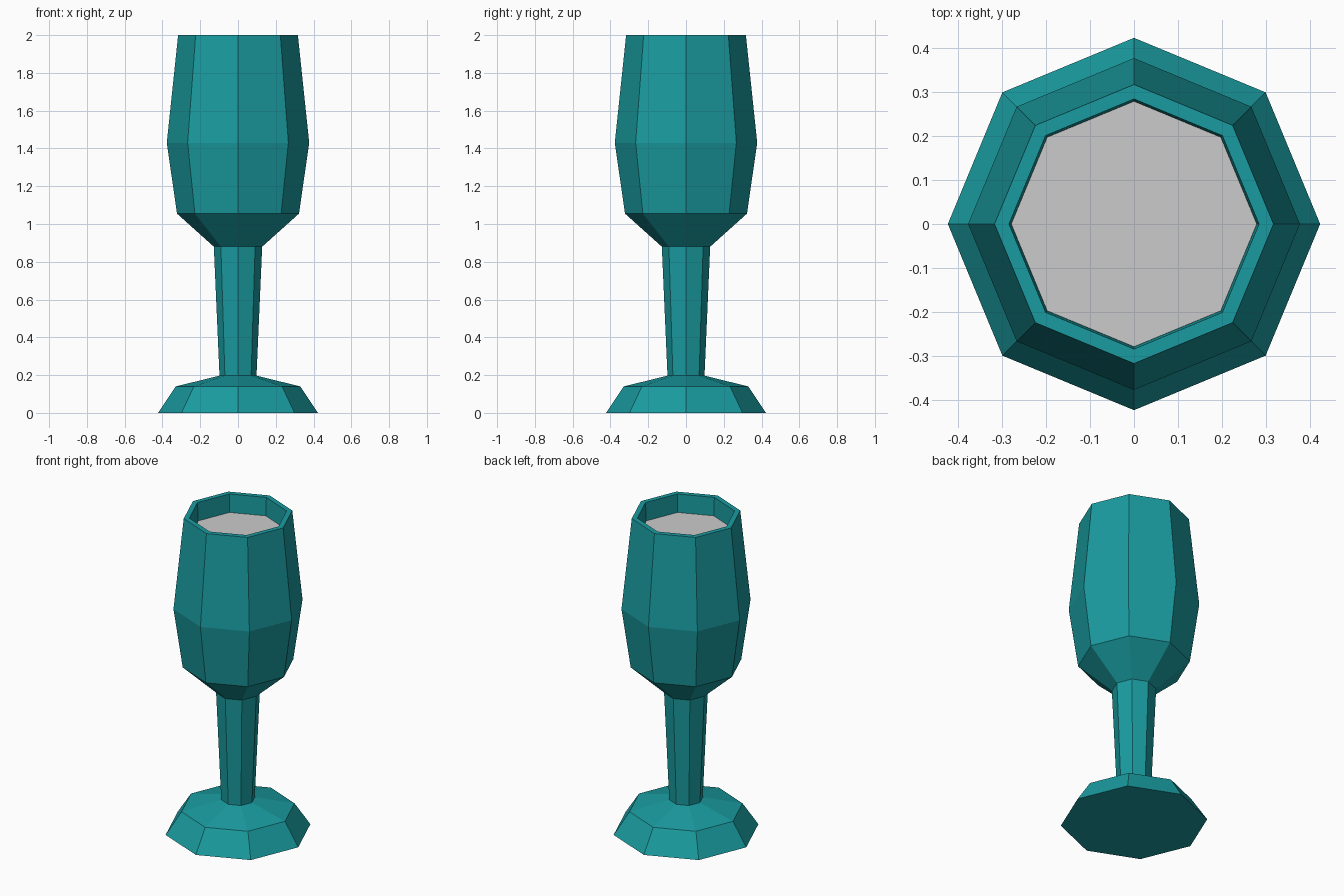
import bpy, bmesh, math

if "Cube" in bpy.data.objects:
    bpy.data.objects.remove(bpy.data.objects["Cube"])

SIDES = 8


def lathe(name, profile, cap_start=False, cap_end=False, color=None):
    """Turn an (r, z) profile into a faceted octagonal solid."""
    bm = bmesh.new()
    rings = []
    for r, z in profile:
        rings.append([bm.verts.new((r * math.cos(2 * math.pi * i / SIDES),
                                    r * math.sin(2 * math.pi * i / SIDES), z))
                      for i in range(SIDES)])
    for a, b in zip(rings, rings[1:]):
        for i in range(SIDES):
            j = (i + 1) % SIDES
            bm.faces.new((a[i], a[j], b[j], b[i]))
    if cap_start:
        bm.faces.new(rings[0][::-1])
    if cap_end:
        bm.faces.new(rings[-1])
    mesh = bpy.data.meshes.new(name)
    bm.to_mesh(mesh)
    bm.free()
    obj = bpy.data.objects.new(name, mesh)
    bpy.context.collection.objects.link(obj)
    if color:
        mat = bpy.data.materials.new(name + "_material")
        mat.diffuse_color = color
        mat.use_nodes = True
        mat.node_tree.nodes["Principled BSDF"].inputs["Base Color"].default_value = mat.diffuse_color
        mesh.materials.append(mat)
    return obj


# Goblet: foot, stem, bowl, rim and inner wall in one profile
goblet_profile = [
    (0.423, 0.0), (0.33, 0.14), (0.098, 0.197),      # foot
    (0.128, 0.88),                                   # stem
    (0.323, 1.055), (0.377, 1.43), (0.317, 2.0),     # bowl
    (0.284, 2.0), (0.279, 1.87),                     # rim and inside
]
lathe("goblet", goblet_profile, cap_start=True, cap_end=True,
      color=(0.01, 0.33, 0.35, 1.0))

# Drink surface just below the rim
lathe("drink_surface", [(0.279, 1.885)], cap_end=True)
